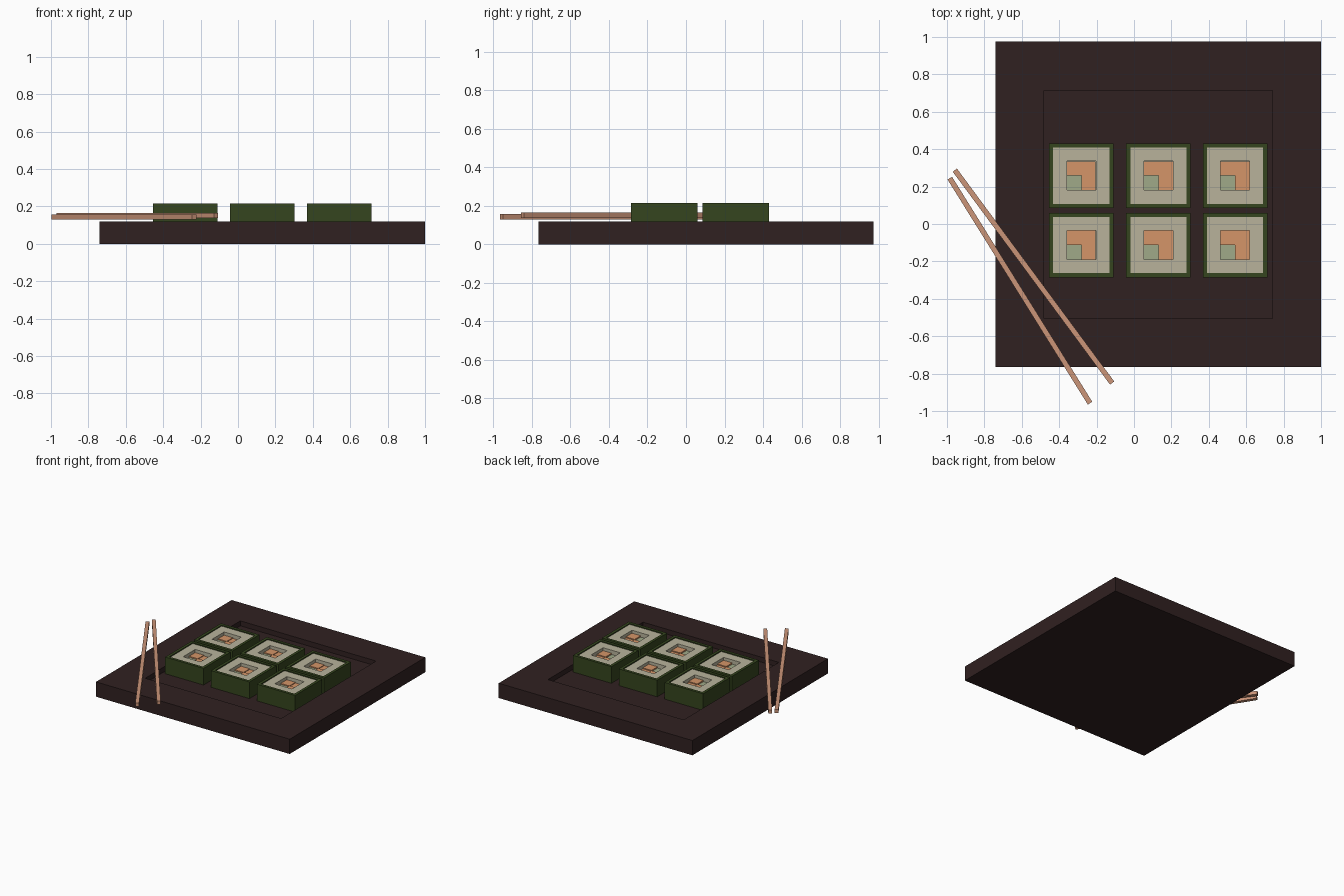
import bpy, bmesh, math
from mathutils import Matrix

if "Cube" in bpy.data.objects:
    bpy.data.objects.remove(bpy.data.objects["Cube"])


def material(name, rgb):
    m = bpy.data.materials.new(name)
    m.diffuse_color = (*rgb, 1)
    m.use_nodes = True
    m.node_tree.nodes["Principled BSDF"].inputs["Base Color"].default_value = m.diffuse_color
    return m


WOOD = material("dark_wood", (0.030, 0.015, 0.015))
SEAWEED = material("seaweed", (0.036, 0.060, 0.013))
RICE = material("rice", (0.48, 0.45, 0.33))
SALMON = material("salmon", (0.66, 0.30, 0.14))
CUCUMBER = material("cucumber", (0.35, 0.40, 0.25))
STICK = material("light_wood", (0.60, 0.30, 0.19))


def finish(name, bm, mat):
    bmesh.ops.recalc_face_normals(bm, faces=bm.faces)
    mesh = bpy.data.meshes.new(name)
    bm.to_mesh(mesh)
    bm.free()
    mesh.materials.append(mat)
    ob = bpy.data.objects.new(name, mesh)
    bpy.context.collection.objects.link(ob)
    return ob


def box(name, centre, size, mat, angle=0):
    bm = bmesh.new()
    bmesh.ops.create_cube(bm, size=1, matrix=Matrix.Translation(centre)
                          @ Matrix.Rotation(angle, 4, 'Z') @ Matrix.Diagonal((*size, 1)))
    return finish(name, bm, mat)


def square_tray(name, x, y, z0, z1, outer, inner, inner_xy, floor, mat):
    """Square block with a square recess in its top."""
    bm = bmesh.new()
    rings = []
    for cx, cy, w, z in ((x, y, outer, z0), (x, y, outer, z1),
                         (*inner_xy, inner, z1), (*inner_xy, inner, floor)):
        h = w / 2
        rings.append([bm.verts.new((cx + a * h, cy + b * h, z))
                      for a, b in ((-1, -1), (1, -1), (1, 1), (-1, 1))])
    for lo, hi in zip(rings, rings[1:]):
        for i in range(4):
            j = (i + 1) % 4
            bm.faces.new((lo[i], lo[j], hi[j], hi[i]))
    bm.faces.new(rings[0])
    bm.faces.new(rings[-1])
    return finish(name, bm, mat)


# serving board with sunken middle
FLOOR = 0.08
square_tray("serving_board", 0.13, 0.105, 0, 0.12, 1.74, 1.22, (0.13, 0.105), FLOOR, WOOD)

# six rolls: seaweed wrap, rice with a square well, four filling sticks
for row, y in enumerate((-0.113, 0.258)):
    for col, x in enumerate((-0.282, 0.13, 0.541)):
        tag = f"{row}_{col}"
        square_tray("seaweed_wrap_" + tag, x, y, FLOOR, 0.215, 0.345, 0.30, (x, y), 0.10, SEAWEED)
        square_tray("rice_" + tag, x, y, 0.10, 0.207, 0.30, 0.155, (x, y), 0.16, RICE)
        for part, sx, sy, top, mat in (("salmon_a", -1, 1, 0.181, SALMON),
                                       ("salmon_b", 1, 1, 0.175, SALMON),
                                       ("salmon_c", 1, -1, 0.183, SALMON),
                                       ("cucumber", -1, -1, 0.172, CUCUMBER)):
            box(f"{part}_{tag}", (x + sx * 0.0387, y + sy * 0.0387, (0.16 + top) / 2),
                (0.0774, 0.0774, top - 0.16), mat)

# pair of square chopsticks resting across the corner
for name, a, b, z in (("chopstick_left", (-0.985, 0.245), (-0.235, -0.958), 0.144),
                      ("chopstick_right", (-0.958, 0.288), (-0.117, -0.85), 0.151)):
    dx, dy = b[0] - a[0], b[1] - a[1]
    box(name, ((a[0] + b[0]) / 2, (a[1] + b[1]) / 2, z),
        (math.hypot(dx, dy), 0.028, 0.028), STICK, math.atan2(dy, dx))
